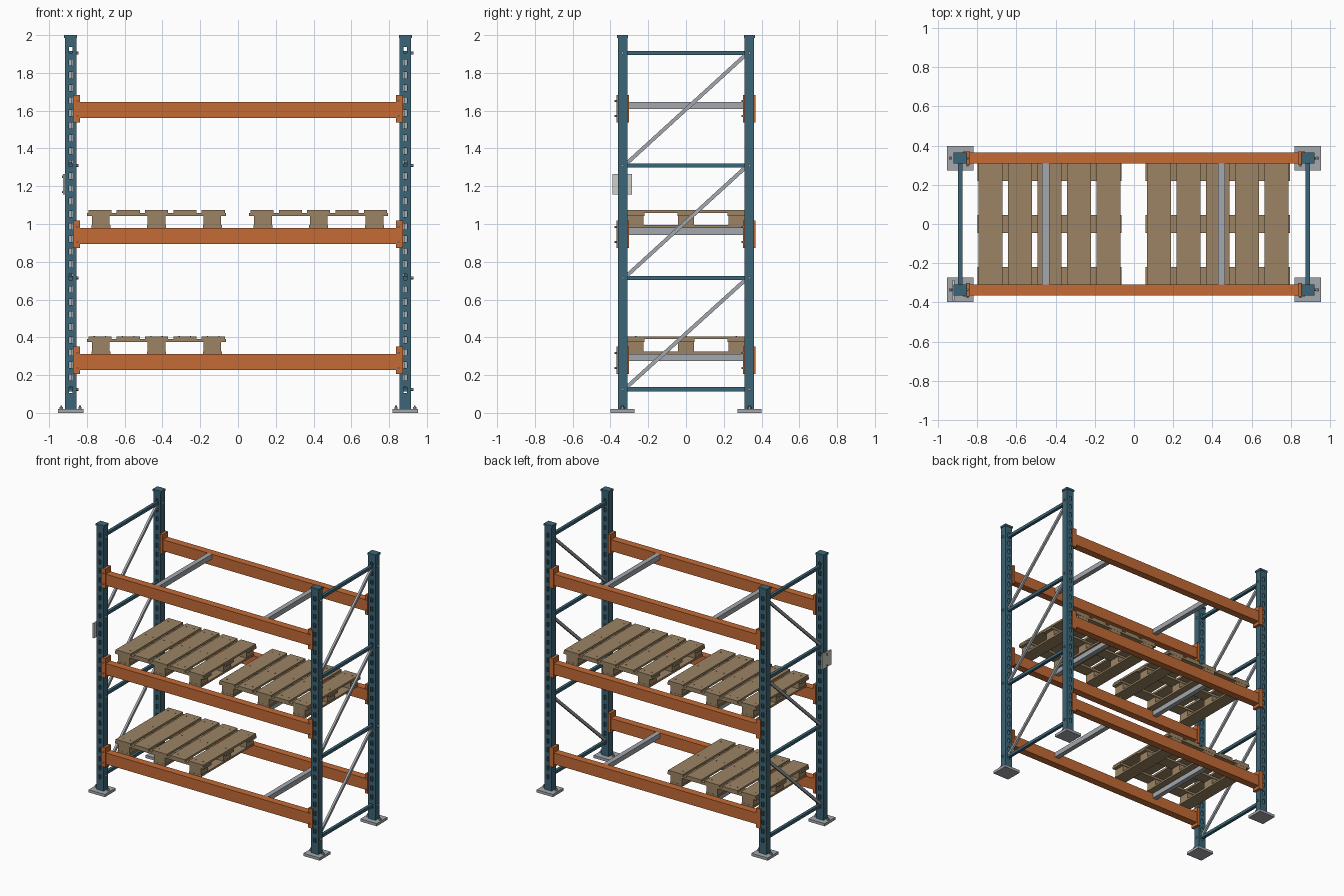
import bpy, bmesh, math
from mathutils import Vector, Matrix

if "Cube" in bpy.data.objects:
    bpy.data.objects.remove(bpy.data.objects["Cube"])


def material(name, r, g, b):
    m = bpy.data.materials.new(name)
    m.diffuse_color = (r, g, b, 1)
    m.use_nodes = True
    m.node_tree.nodes["Principled BSDF"].inputs["Base Color"].default_value = m.diffuse_color
    return m


TEAL = material("teal_paint", 0.045, 0.13, 0.18)
ORANGE = material("orange_paint", 0.55, 0.145, 0.036)
WOOD = material("wood", 0.33, 0.23, 0.127)
STEEL = material("steel", 0.37, 0.39, 0.42)
PALE = material("pale_sheet", 0.63, 0.63, 0.57)


def box(bm, x0, x1, y0, y1, z0, z1):
    m = Matrix.Translation(((x0 + x1) / 2, (y0 + y1) / 2, (z0 + z1) / 2))
    m = m @ Matrix.Diagonal((abs(x1 - x0), abs(y1 - y0), abs(z1 - z0), 1))
    bmesh.ops.create_cube(bm, size=1, matrix=m)


def rod(bm, a, b, r, sides=8):
    a, b = Vector(a), Vector(b)
    d = b - a
    m = Matrix.Translation((a + b) / 2) @ d.to_track_quat('Z', 'Y').to_matrix().to_4x4()
    bmesh.ops.create_cone(bm, cap_ends=True, segments=sides, radius1=r, radius2=r,
                          depth=d.length, matrix=m)


def add(name, bm, mat, loc=(0, 0, 0)):
    me = bpy.data.meshes.new(name)
    bm.to_mesh(me)
    bm.free()
    me.materials.append(mat)
    return place(name, me, loc)


def place(name, me, loc):
    ob = bpy.data.objects.new(name, me)
    ob.location = loc
    bpy.context.collection.objects.link(ob)
    return ob


PX, PY = 0.886, 0.336
LEVELS = (0.27, 0.937, 1.603)
BRACES = (0.125, 0.715, 1.31, 1.905)
CORNERS = [(sx, sy) for sx in (-1, 1) for sy in (-1, 1)]

# hollow post with a row of slots through front and back
bm = bmesh.new()
box(bm, -0.03, 0.03, -0.025, 0.025, 0.02, 1.988)
post = add("post_front_left", bm, TEAL)
bm = bmesh.new()
box(bm, -0.026, 0.026, -0.021, 0.021, 0.024, 1.984)
hollow = add("hollow_cutter", bm, TEAL)
bm = bmesh.new()
for i in range(28):
    z = 0.12 + i * 0.0667
    box(bm, -0.009, 0.009, -0.05, 0.05, z - 0.016, z + 0.016)
slots = add("slot_cutter", bm, TEAL)
for c in (hollow, slots):
    c.hide_render = True
    mod = post.modifiers.new("cut", 'BOOLEAN')
    mod.operation, mod.solver, mod.object = 'DIFFERENCE', 'EXACT', c
dg = bpy.context.evaluated_depsgraph_get()
post_mesh = bpy.data.meshes.new_from_object(post.evaluated_get(dg))
for o in (post, hollow, slots):
    bpy.data.objects.remove(o)

# posts with caps, foot plates and anchor bolts
for sx, sy in CORNERS:
    tag = ("front" if sy < 0 else "back") + ("_left" if sx < 0 else "_right")
    loc = (sx * PX, sy * PY, 0)
    place("post_" + tag, post_mesh, loc)
    bm = bmesh.new()
    box(bm, -0.034, 0.034, -0.028, 0.028, 1.985, 2.0)
    add("post_cap_" + tag, bm, TEAL, loc)
    bm = bmesh.new()
    box(bm, -0.067, 0.067, -0.063, 0.063, 0, 0.02)
    for x in (-0.05, 0.05):
        rod(bm, (x, 0, 0.02), (x, 0, 0.03), 0.01, 6)
        rod(bm, (x, 0, 0.02), (x, 0, 0.04), 0.005)
    add("foot_plate_" + tag, bm, STEEL, loc)

# end frame bracing and its bolts
for side, x in (("left", -PX), ("right", PX)):
    bm = bmesh.new()
    for z in BRACES:
        box(bm, x - 0.011, x + 0.011, -0.312, 0.312, z - 0.011, z + 0.011)
    add("horizontal_braces_" + side, bm, TEAL)
    bm = bmesh.new()
    for z0, z1 in zip(BRACES, BRACES[1:]):
        a, b = Vector((x, -0.315, z0 + 0.01)), Vector((x, 0.315, z1 - 0.01))
        d = b - a
        m = (Matrix.Translation((a + b) / 2)
             @ Matrix.Rotation(math.atan2(d.z, d.y), 4, 'X')
             @ Matrix.Diagonal((0.016, d.length, 0.02, 1)))
        bmesh.ops.create_cube(bm, size=1, matrix=m)
    add("diagonal_braces_" + side, bm, STEEL)
    bm = bmesh.new()
    for z in BRACES:
        for y in (-PY, PY):
            rod(bm, (x + 0.029, y, z), (x + 0.042, y, z), 0.008, 6)
    add("brace_bolts_" + side, bm, STEEL)

# beams, hooked end connectors, pins and cross supports on each level
for n, z in enumerate(LEVELS, 1):
    for side, s in (("front", -1), ("back", 1)):
        bm = bmesh.new()
        box(bm, -0.845, 0.845, s * 0.309, s * 0.364, z - 0.042, z + 0.042)
        add(f"beam_{side}_{n}", bm, ORANGE)
        bm, pins = bmesh.new(), bmesh.new()
        for e in (-1, 1):
            zc = z + 0.008
            box(bm, e * 0.836, e * 0.857, s * 0.302, s * 0.369, zc - 0.073, zc + 0.073)
            box(bm, e * 0.836, e * 0.873, s * 0.361, s * 0.369, zc - 0.073, zc + 0.073)
            y = -0.369 if s < 0 else 0.302
            for dz in (-0.04, 0.04):
                rod(pins, (e * 0.85, y + 0.002, zc + dz), (e * 0.85, y - 0.009, zc + dz), 0.005)
        add(f"beam_connectors_{side}_{n}", bm, ORANGE)
        add(f"connector_pins_{side}_{n}", pins, STEEL)
    bm = bmesh.new()
    for x in (-0.45, 0.447):
        box(bm, x - 0.018, x + 0.018, -0.31, 0.31, z + 0.005, z + 0.042)
    add(f"cross_supports_{n}", bm, STEEL)

# pallet: bottom boards, blocks, stringers, deck boards, nails
bm = bmesh.new()
for x in (-0.295, 0, 0.295):
    box(bm, x - 0.05, x + 0.05, -0.31, 0.31, 0, 0.014)
    for y in (-0.267, 0, 0.267):
        box(bm, x - 0.047, x + 0.047, y - 0.042, y + 0.042, 0.014, 0.062)
for y in (-0.265, 0, 0.265):
    box(bm, -0.368, 0.368, y - 0.045, y + 0.045, 0.062, 0.078)
for i in range(5):
    x = -0.3 + 0.15 * i
    box(bm, x - 0.061, x + 0.061, -0.31, 0.31, 0.078, 0.093)
    for y in (-0.265, 0, 0.265):
        for dx in (-0.03, 0.03):
            rod(bm, (x + dx, y, 0.092), (x + dx, y, 0.095), 0.004, 6)
pallet = add("pallet_lower_left", bm, WOOD, (-0.431, 0, 0.312))
place("pallet_middle_left", pallet.data, (-0.431, 0, 0.98))
place("pallet_middle_right", pallet.data, (0.427, 0, 0.98))

# blank load plate riveted to the outside of the front left post
bm = bmesh.new()
box(bm, -0.926, -0.915, -0.39, -0.285, 1.155, 1.265)
add("load_plate", bm, PALE)
bm = bmesh.new()
for z in (1.17, 1.25):
    rod(bm, (-0.925, -PY, z), (-0.933, -PY, z), 0.006)
add("load_plate_rivets", bm, STEEL)
